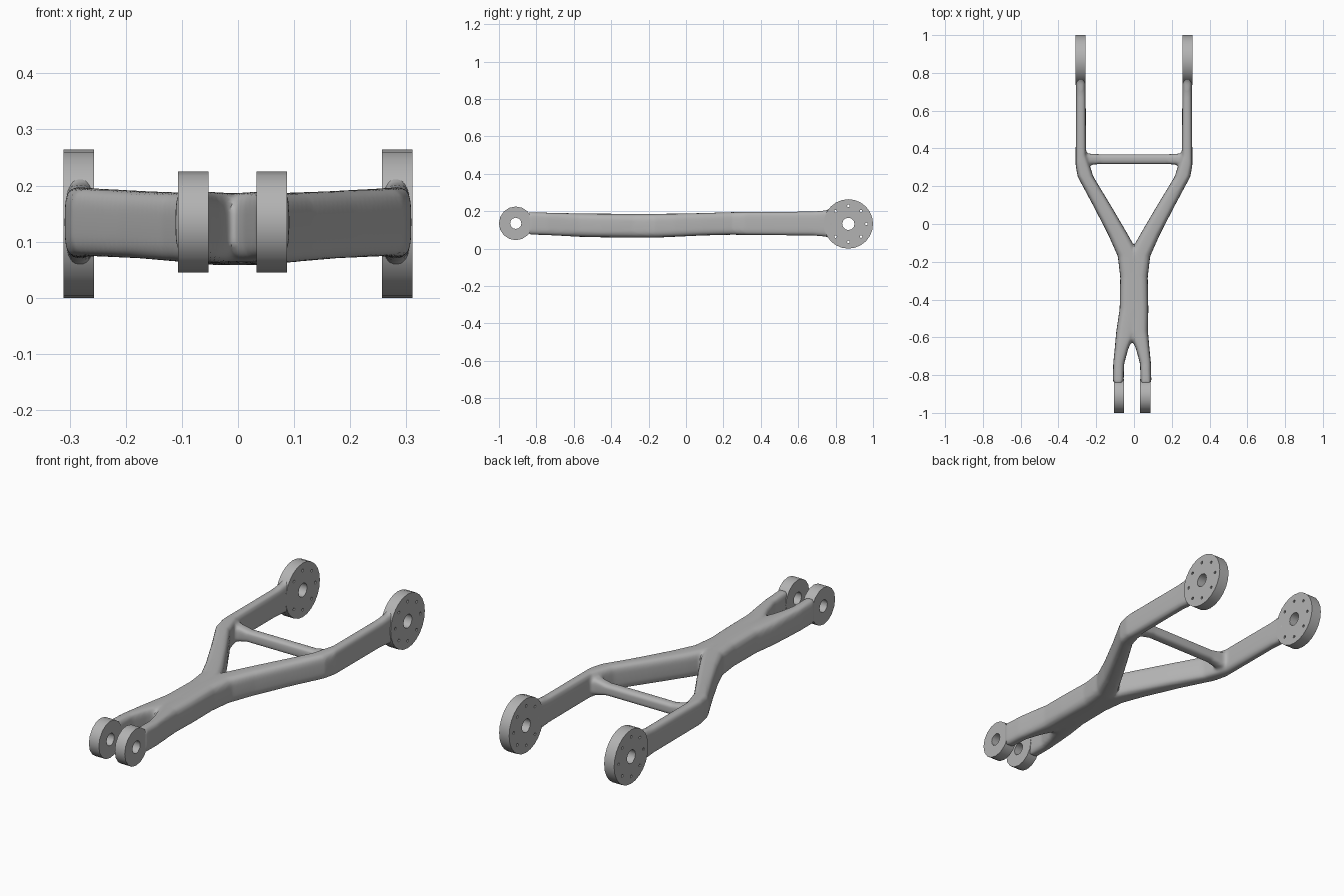
import bpy, bmesh
from math import cos, sin, pi, copysign
from mathutils import Matrix, Vector

cube = bpy.data.objects.get("Cube")
if cube:
    bpy.data.objects.remove(cube, do_unlink=True)

metal = bpy.data.materials.new("grey metal")
metal.use_nodes = True
grey = (0.45, 0.45, 0.45, 1)
metal.diffuse_color = grey
metal.node_tree.nodes["Principled BSDF"].inputs["Base Color"].default_value = grey


def make_object(name, bm):
    bmesh.ops.recalc_face_normals(bm, faces=bm.faces)
    mesh = bpy.data.meshes.new(name)
    bm.to_mesh(mesh)
    bm.free()
    mesh.materials.append(metal)
    obj = bpy.data.objects.new(name, mesh)
    bpy.context.collection.objects.link(obj)
    return obj


def finish(obj):
    """Apply the modifiers and shade smooth with sharp edges."""
    bpy.ops.object.select_all(action='DESELECT')
    obj.select_set(True)
    bpy.context.view_layer.objects.active = obj
    for mod in list(obj.modifiers):
        bpy.ops.object.modifier_apply(modifier=mod.name)
    bpy.ops.object.shade_smooth_by_angle(angle=0.7)


def loft(bm, sections, sides=24, power=0.55):
    """Skin rounded sections given as (centre, half side vector, half height)."""
    rings = []
    for centre, side, height in sections:
        ring = []
        for i in range(sides):
            a = 2 * pi * i / sides
            u = copysign(abs(cos(a)) ** power, cos(a))
            v = copysign(abs(sin(a)) ** power, sin(a))
            ring.append(bm.verts.new(centre + side * u + Vector((0, 0, height * v))))
        rings.append(ring)
    for a, b in zip(rings, rings[1:]):
        for i in range(sides):
            j = (i + 1) % sides
            bm.faces.new((a[i], a[j], b[j], b[i]))
    bm.faces.new(rings[0])
    bm.faces.new(rings[-1])


# Frame: one arm per side as inner (x, y), outer (x, y), bottom z, top z
ARM = [
    (0.257, 0.79, 0.307, 0.79, 0.045, 0.225),
    (0.257, 0.75, 0.307, 0.75, 0.063, 0.205),
    (0.256, 0.68, 0.307, 0.68, 0.07, 0.198),
    (0.253, 0.37, 0.309, 0.31, 0.072, 0.197),
    (0.215, 0.25, 0.298, 0.25, 0.074, 0.195),
    (0.118, 0.09, 0.212, 0.09, 0.07, 0.19),
    (0.03, -0.06, 0.135, -0.06, 0.063, 0.187),
    (-0.03, -0.17, 0.086, -0.17, 0.058, 0.186),
    (-0.05, -0.28, 0.073, -0.28, 0.058, 0.186),
    (-0.045, -0.45, 0.076, -0.45, 0.06, 0.187),
    (-0.02, -0.57, 0.084, -0.57, 0.063, 0.188),
    (0.02, -0.66, 0.092, -0.66, 0.068, 0.19),
    (0.042, -0.74, 0.1, -0.74, 0.072, 0.192),
    (0.045, -0.84, 0.102, -0.84, 0.075, 0.195),
]
FORK_SHIFT = -0.01

bm = bmesh.new()
for s in (1, -1):
    sections = []
    for xi, yi, xo, yo, low, high in ARM:
        shift = FORK_SHIFT if yo < -0.5 else 0
        inner = Vector((s * xi + shift, yi, 0))
        outer = Vector((s * xo + shift, yo, 0))
        middle = (inner + outer) / 2 + Vector((0, 0, (low + high) / 2))
        sections.append((middle, (outer - inner) / 2, (high - low) / 2))
    loft(bm, sections)

# Cross bar between the arms, flared at both ends
bar = []
for x, half_depth, half_height in ((-0.28, 0.036, 0.05), (-0.235, 0.029, 0.04),
                                   (-0.18, 0.026, 0.028), (0.18, 0.026, 0.028),
                                   (0.235, 0.029, 0.04), (0.28, 0.036, 0.05)):
    bar.append((Vector((x, 0.343, 0.132)), Vector((0, half_depth, 0)), half_height))
loft(bm, bar)
frame = make_object("forked_frame", bm)
fuse = frame.modifiers.new("fuse", 'REMESH')
fuse.mode = 'VOXEL'
fuse.voxel_size = 0.008
soften = frame.modifiers.new("soften", 'SMOOTH')
soften.factor = 0.5
soften.iterations = 4
finish(frame)


def cylinder(bm, centre, radius, width, sides):
    turn = Matrix.Translation(centre) @ Matrix.Rotation(pi / 2, 4, 'Y')
    bmesh.ops.create_cone(bm, cap_ends=True, segments=sides, radius1=radius,
                          radius2=radius, depth=width, matrix=turn)


def lug(name, centre, radius, bore, sides, bolts=0):
    """Round mounting eye with a bore and an optional ring of bolt holes."""
    bm = bmesh.new()
    cylinder(bm, centre, radius, 0.054, sides)
    obj = make_object(name, bm)
    bm = bmesh.new()
    cylinder(bm, centre, bore, 0.2, 12)
    for i in range(bolts):
        a = 2 * pi * i / bolts
        offset = Vector((0, cos(a), sin(a))) * radius * 0.73
        cylinder(bm, centre + offset, 0.007, 0.2, 8)
    cutter = make_object(name + "_cutter", bm)
    cutter.hide_render = True
    cut = obj.modifiers.new("holes", 'BOOLEAN')
    cut.operation = 'DIFFERENCE'
    cut.solver = 'EXACT'
    cut.object = cutter
    finish(obj)
    bpy.data.objects.remove(cutter, do_unlink=True)


# Mounting eyes at the four ends
for s, side in ((1, "left"), (-1, "right")):
    lug("rear_lug_" + side, Vector((s * 0.284, 0.868, 0.132)), 0.132, 0.033, 24, 8)
    lug("front_lug_" + side, Vector((s * 0.07 + FORK_SHIFT, -0.91, 0.135)),
        0.09, 0.03, 16)
